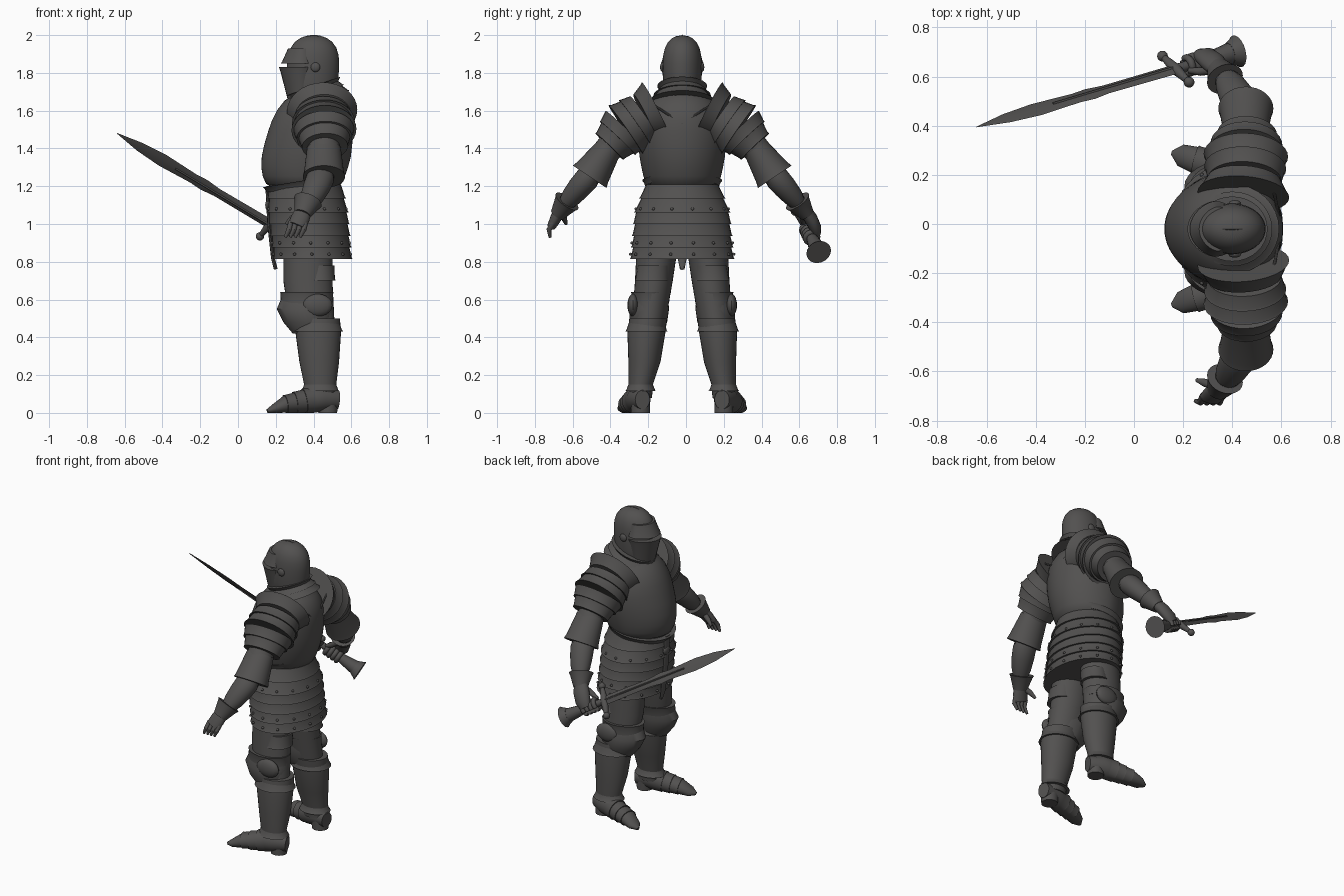
import bpy, bmesh, math
from mathutils import Vector

if "Cube" in bpy.data.objects:
    bpy.data.objects.remove(bpy.data.objects["Cube"], do_unlink=True)

MID = -.02  # the figure's own centre plane; it looks towards -x
UP = Vector((0, 0, 1))
SIDE = Vector((0, 1, 0))
AHEAD = Vector((1, 0, 0))
parts = []

steel = bpy.data.materials.new("dark_steel")
steel.use_nodes = True
steel.diffuse_color = (.085, .082, .08, 1)
steel.node_tree.nodes["Principled BSDF"].inputs["Base Color"].default_value = steel.diffuse_color


def finish(name, bm):
    bmesh.ops.recalc_face_normals(bm, faces=bm.faces)
    mesh = bpy.data.meshes.new(name)
    bm.to_mesh(mesh)
    bm.free()
    mesh.materials.append(steel)
    obj = bpy.data.objects.new(name, mesh)
    bpy.context.collection.objects.link(obj)
    parts.append(obj)
    return obj


def place(section, side):
    """Sections hold x, distance from the centre plane, z, and two radii."""
    x, out, z = section[:3]
    return Vector((x, MID + side * out, z))


def tube(name, sections, side=1, ref=AHEAD, axis=None, peak=1, sides=32, soft=False):
    """Loft elliptical sections; a peak above one sharpens the front keel."""
    bm = bmesh.new()
    centres = [place(section, side) for section in sections]
    rows = []
    for i, centre in enumerate(centres):
        along = axis or centres[min(i + 1, len(centres) - 1)] - centres[max(i - 1, 0)]
        along = along.normalized()
        u = (ref - along * ref.dot(along)).normalized()
        v = along.cross(u)
        row = []
        for k in range(sides):
            angle = math.tau * k / sides
            c = math.cos(angle)
            c = c if c > 0 else -abs(c) ** peak
            point = centre + u * c * sections[i][3] + v * math.sin(angle) * sections[i][4]
            point.z = max(point.z, 0)  # soles lie flat on the floor
            row.append(bm.verts.new(point))
        rows.append(row)
    for low, high in zip(rows, rows[1:]):
        for k in range(sides):
            bm.faces.new((low[k - 1], low[k], high[k], high[k - 1]))
    bm.faces.new(rows[0])
    bm.faces.new(rows[-1])
    obj = finish(name, bm)
    if soft:
        obj.modifiers.new("rounding", "SUBSURF")


def grow(section, amount):
    return (*section[:3], section[3] + amount, section[4] + amount)


def mix(first, last, t):
    return tuple(a + (b - a) * t for a, b in zip(first, last))


def plate(name, first, last, side=1, lip=.012, axis=None, **options):
    """A straight shell whose far edge flares out and turns in."""
    axis = axis or place(last, side) - place(first, side)
    edge = [grow(mix(first, last, .85), lip * .6), grow(last, lip), grow(last, -lip)]
    tube(name, [first] + edge, side, axis=axis, **options)


def plates(name, first, last, count, side=1, **options):
    for i in range(count):
        plate(name, mix(first, last, i / count), mix(first, last, (i + 1) / count), side, **options)


def ball(name, centre, size, side=1):
    bm = bmesh.new()
    bmesh.ops.create_uvsphere(bm, u_segments=16, v_segments=10, radius=1)
    bmesh.ops.scale(bm, vec=size, verts=bm.verts)
    bmesh.ops.translate(bm, vec=place(centre, side), verts=bm.verts)
    finish(name, bm)


# Helmet, beaked visor with an eye slit, brow plate and crest
tube("helmet", [(.4, 0, 1.63, .1, .08), (.39, 0, 1.7, .135, .1), (.395, 0, 1.8, .14, .105),
                (.4, 0, 1.9, .14, .105), (.4, 0, 1.97, .105, .08), (.4, 0, 2, .04, .03)],
     axis=UP, peak=1.1, soft=True)
plate("visor", (.335, 0, 1.65, .07, .08), (.325, 0, 1.83, .1, .105), axis=UP, peak=1.3, lip=.008)
plate("brow_plate", (.34, 0, 1.93, .075, .09), (.33, 0, 1.85, .095, .105), axis=UP, peak=1.3, lip=.008)
arc = [math.pi * t / 12 for t in range(1, 12)]
tube("helmet_crest", [(.4 + .13 * math.cos(a), 0, 1.86 + .138 * math.sin(a), .004, .004) for a in arc],
     ref=SIDE, sides=8)
for side in (-1, 1):
    ball("visor_pivot", (.41, .105, 1.83), (.025, .012, .025), side)

# Gorget: tilted lames below a flared collar
slope = Vector((-.35, 0, 1))
plates("gorget_lame", (.4, 0, 1.72, .13, .11), (.4, 0, 1.64, .19, .17), 2, axis=slope)
plate("gorget_collar", (.4, 0, 1.69, .13, .11), (.4, 0, 1.73, .14, .12), axis=slope)

# Keeled cuirass with a rolled waist and a pointed ridge on the back
tube("cuirass", [(.41, 0, 1.71, .12, .12), (.4, 0, 1.6, .205, .22), (.385, 0, 1.5, .225, .24),
                 (.36, 0, 1.35, .245, .23), (.345, 0, 1.25, .22, .205), (.35, 0, 1.17, .19, .19)],
     axis=UP, peak=1.2, soft=True)
plate("waist_rim", (.35, 0, 1.2, .2, .195), (.345, 0, 1.23, .205, .2), peak=1.1)
for side in (-1, 1):
    tube("back_ridge", [(.57, .15, 1.63, .006, .006), (.6, 0, 1.53, .006, .006)], side, ref=UP, sides=8)

# Skirt of overlapping hoops with rivets, front strap and buckle
hip = (.37, 0, 1.06, .205, .245)
plates("skirt_hoop", (.355, 0, 1.21, .19, .19), hip, 2, axis=UP)
plates("skirt_hoop", hip, (.395, 0, .815, .2, .265), 4, axis=UP)
for z in (1.08, .9, .84):
    drop = 1.2 - z
    for k in range(14):
        angle = math.tau * (k + .5) / 14
        ball("skirt_rivet", (.355 + drop * .1 + .21 * math.cos(angle),
                             (.23 + drop * .12) * math.sin(angle), z), (.008, .008, .008))
tube("front_strap", [(.155, 0, 1.2, .03, .01), (.165, 0, 1, .026, .01),
                     (.185, 0, .82, .024, .01), (.2, 0, .76, .012, .01)], ref=SIDE, sides=8)
ball("belt_buckle", (.16, 0, 1.1), (.016, .035, .03))


def arm(name, side):
    # Pauldron: raised inner rim, then overlapping lames
    crown, bulge = (.45, .2, 1.57, .15, .13), (.455, .3, 1.5, .16, .145)
    plate(name + "_pauldron_rim", crown, (.445, .14, 1.6, .175, .155), side)
    plates(name + "_pauldron_lame", crown, bulge, 2, side)
    plates(name + "_pauldron_lame", bulge, (.46, .385, 1.41, .11, .09), 2, side)
    tube(name + "_upper_arm", [(.455, .3, 1.5, .09, .08), (.455, .44, 1.34, .08, .07)], side)
    # Elbow cop with a flared lower edge
    plate(name + "_elbow_cop", (.455, .39, 1.4, .09, .07), (.455, .49, 1.25, .1, .095), side)
    # Forearm and gauntlet cuff
    tube(name + "_forearm", [(.455, .46, 1.29, .08, .07), (.42, .54, 1.2, .075, .066),
                             (.36, .64, 1.08, .05, .045)], side, soft=True)
    plate(name + "_gauntlet_cuff", (.34, .66, 1.05, .045, .04), (.37, .61, 1.12, .065, .06), side)


def leg(name, side):
    # Thigh with a plate behind
    tube(name + "_thigh", [(.37, .13, .9, .13, .11), (.37, .15, .7, .13, .1),
                           (.39, .175, .5, .12, .09)], side, axis=UP)
    plate(name + "_thigh_plate", (.43, .15, .78, .08, .085), (.43, .16, .7, .075, .08), side, axis=UP)
    # Keeled knee cop with upper rim and side fan
    plate(name + "_knee_rim", (.365, .17, .58, .14, .1), (.365, .165, .64, .13, .095), side,
          axis=UP, peak=1.2)
    tube(name + "_knee_cop", [(.365, .165, .62, .13, .09), (.355, .175, .55, .15, .105),
                              (.37, .18, .48, .13, .1), (.38, .18, .42, .09, .07)],
         side, axis=UP, peak=1.3)
    ball(name + "_knee_fan", (.42, .26, .57), (.08, .03, .06), side)
    # Greave with flared rims at calf and ankle
    ankle = (.435, .22, .15, .085, .065)
    tube(name + "_greave", [(.42, .18, .5, .12, .1), (.425, .19, .42, .12, .1), (.43, .2, .27, .105, .085),
                            ankle, (.44, .22, .08, .08, .06)], side, axis=UP)
    plate(name + "_calf_rim", (.42, .185, .5, .11, .09), (.425, .19, .43, .12, .1), side, axis=UP)
    plate(name + "_ankle_rim", ankle, (.435, .22, .115, .09, .07), side, axis=UP)
    # Splayed boot with foot plates and a heel block
    instep, toes = (.4, .24, .07, .065, .07), (.25, .28, .045, .055, .045)
    tube(name + "_boot", [(.53, .21, .07, .04, .05), (.45, .23, .075, .065, .065), instep, toes,
                          (.19, .3, .02, .045, .025), (.155, .31, .01, .01, .01)], side, ref=SIDE)
    plates(name + "_foot_plate", instep, toes, 3, side, ref=SIDE, lip=.006)
    tube(name + "_heel", [(.47, .22, .08, .06, .05), (.475, .22, 0, .05, .05)], side, axis=UP)


for name, side in (("right", 1), ("left", -1)):
    arm(name, side)
    leg(name, side)

# Open left hand
tube("left_palm", [(.35, .64, 1.08, .042, .032), (.33, .67, 1.03, .05, .03),
                   (.31, .69, .99, .048, .024)], -1, sides=16)
for k in range(4):
    x = .27 + .026 * k
    tube("left_finger", [(x + .01, .68, 1.01, .014, .015), (x, .705, .97, .014, .014),
                         (x - .02, .7, .93, .008, .008)], -1, sides=10)
tube("left_thumb", [(.33, .64, 1.06, .018, .02), (.285, .625, 1.03, .016, .016),
                    (.255, .615, 1, .008, .008)], -1, sides=10)

# Sword held low in the right hand, pointing ahead
guard = Vector((.17, .65, 1))
blade = Vector((-.81, -.235, .48))
along = blade.normalized()
across = Vector((-.055, .06, -.075))
across = (across - along * across.dot(along)).normalized()
normal = along.cross(across)


def on(t, width, depth):
    return (*(guard + along * t), width, depth)


leaf = [(0, .03), (.35, .028), (.43, .037), (.5, .032), (.7, .041), (.85, .03), (1, .002)]
tube("sword_blade", [on(t * blade.length, w, .015 - .013 * t) for t, w in leaf], ref=across, sides=4)
tube("sword_ridge", [on(0, .008, .018), on(.6, .006, .012)], ref=across, sides=8)
tube("sword_guard", [(*(guard + across * t / 10), .024 - .012 * abs(t), .024 - .012 * abs(t))
                     for t in (-1, -.5, 0, .5, 1)], ref=along, sides=12)
for side in (-1, 1):
    ball("guard_knob", guard + across * side * .1, (.022, .022, .022))
tube("sword_grip", [on(0, .02, .02), on(-.1, .022, .022), on(-.27, .045, .045)], ref=across, sides=16)
plate("sword_pommel", on(-.26, .045, .045), on(-.3, .055, .055), ref=across, sides=20)

# Right hand closed round the grip
tube("right_palm", [(.35, .645, 1.08, .042, .034), (.32, .68, 1.03, .052, .036),
                    (.29, .705, .98, .05, .032), (.27, .71, .95, .036, .024)], sides=16)
for k in range(4):
    knuckle = guard - along * (.06 + .028 * k)
    curl = [math.tau * j / 12 for j in range(12)]
    tube("right_finger", [(*(knuckle + (across * math.cos(a) + normal * math.sin(a)) * .034), .015, .014)
                          for a in curl], ref=along, sides=10)
tube("right_thumb", [(.33, .65, 1.06, .02, .02), (.27, .64, 1.02, .017, .017),
                     (*(guard - along * .045 - across * .03), .012, .012)], ref=SIDE, sides=10)

# Smooth shading with crisp plate edges
bpy.ops.object.select_all(action="DESELECT")
for obj in parts:
    obj.select_set(True)
bpy.context.view_layer.objects.active = parts[0]
bpy.ops.object.shade_smooth_by_angle(angle=math.radians(40))
